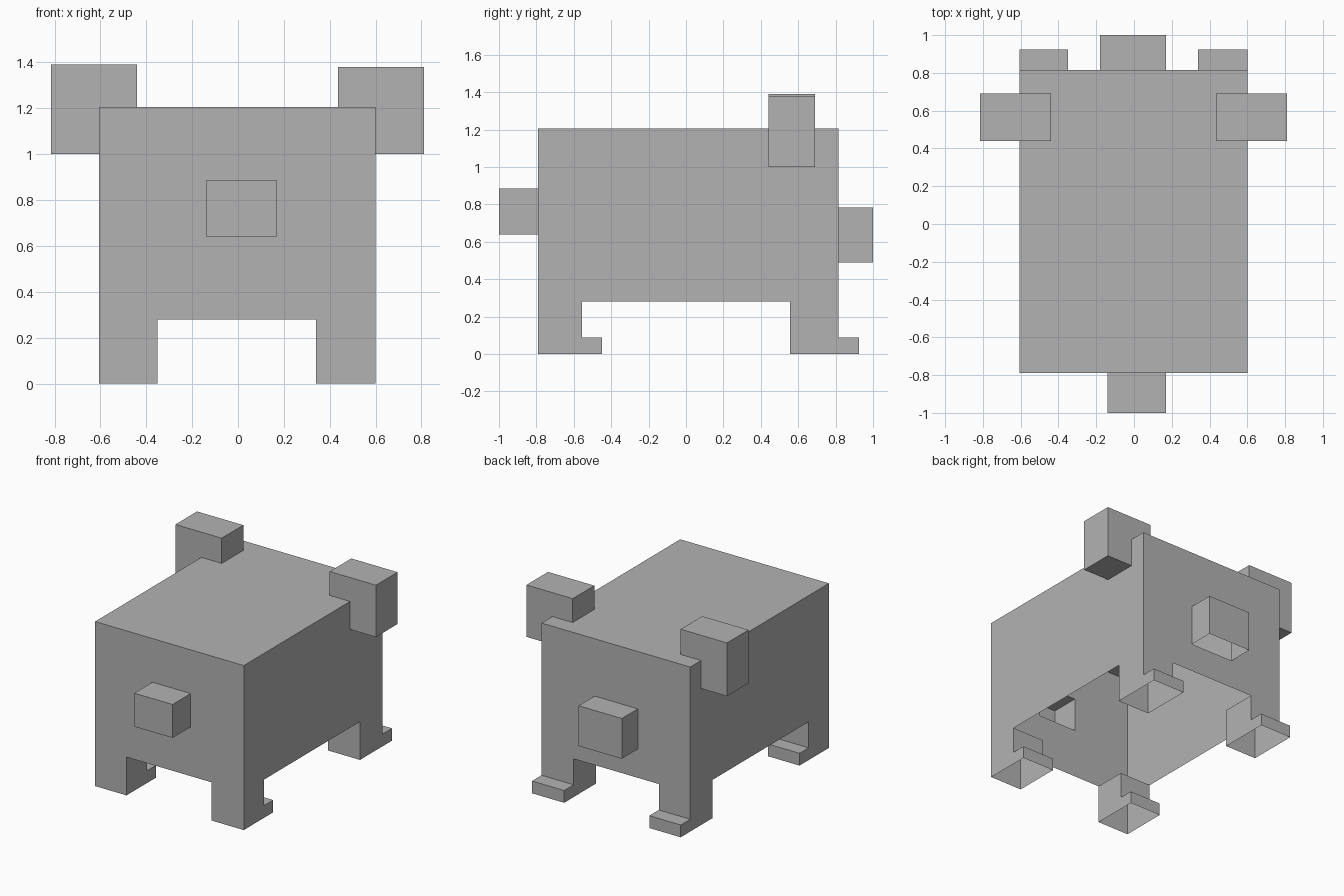
import bpy
import bmesh
from mathutils import Vector

if "Cube" in bpy.data.objects:
    bpy.data.objects.remove(bpy.data.objects["Cube"], do_unlink=True)

grey = bpy.data.materials.new("plain_grey")
grey.use_nodes = True
grey.diffuse_color = (0.45, 0.45, 0.45, 1)
grey.node_tree.nodes["Principled BSDF"].inputs["Base Color"].default_value = grey.diffuse_color


def box(name, x, y, z):
    """Box between the given (low, high) extents."""
    bm = bmesh.new()
    bmesh.ops.create_cube(bm, size=1)
    for v in bm.verts:
        v.co = Vector([r[0] if c < 0 else r[1] for c, r in zip(v.co, (x, y, z))])
    mesh = bpy.data.meshes.new(name)
    bm.to_mesh(mesh)
    bm.free()
    mesh.materials.append(grey)
    obj = bpy.data.objects.new(name, mesh)
    bpy.context.collection.objects.link(obj)
    return obj


FRONT, BACK = -0.79, 0.815
BELLY, TOP = 0.28, 1.205

body = box("animal_body", (-0.605, 0.6), (FRONT, BACK), (BELLY, TOP))

# Snout and tail, sunk into the body so that they merge
parts = [
    box("snout", (-0.14, 0.17), (-1, FRONT + 0.1), (0.64, 0.885)),
    box("tail", (-0.18, 0.17), (BACK - 0.1, 1), (0.49, 0.785)),
]

# Legs with feet that step backwards
for side, x in (("right", (-0.605, -0.35)), ("left", (0.34, 0.6))):
    for end, leg_y, foot_y in (("front", (FRONT, -0.555), -0.45),
                               ("back", (0.555, BACK), 0.925)):
        parts.append(box(f"{end}_{side}_leg", x, leg_y, (0, BELLY + 0.1)))
        parts.append(box(f"{end}_{side}_foot", x, (leg_y[0], foot_y), (0, 0.09)))

# Ears wrapped over the upper edges
parts.append(box("right_ear", (-0.815, -0.44), (0.44, 0.69), (1.0, 1.39)))
parts.append(box("left_ear", (0.435, 0.81), (0.44, 0.69), (1.0, 1.38)))

# Merge everything into one skin
for part in parts:
    mod = body.modifiers.new("merge_" + part.name, "BOOLEAN")
    mod.operation = "UNION"
    mod.solver = "EXACT"
    mod.object = part
bpy.context.view_layer.update()
evaluated = body.evaluated_get(bpy.context.evaluated_depsgraph_get())
skin = bpy.data.meshes.new_from_object(evaluated)
body.modifiers.clear()
body.data = skin
for part in parts:
    bpy.data.objects.remove(part, do_unlink=True)

# Leave the hollow skin open underneath, except under the ears
bm = bmesh.new()
bm.from_mesh(skin)
bmesh.ops.remove_doubles(bm, verts=bm.verts, dist=0.0005)
bm.normal_update()
under = [f for f in bm.faces
         if f.normal.z < -0.5 and f.calc_center_median().z < 0.9]
bmesh.ops.delete(bm, geom=under, context="FACES")
bmesh.ops.dissolve_limit(bm, angle_limit=0.02, verts=bm.verts, edges=bm.edges)
for f in bm.faces:
    f.smooth = False
    f.material_index = 0
bm.to_mesh(skin)
bm.free()
skin.materials.clear()
skin.materials.append(grey)
